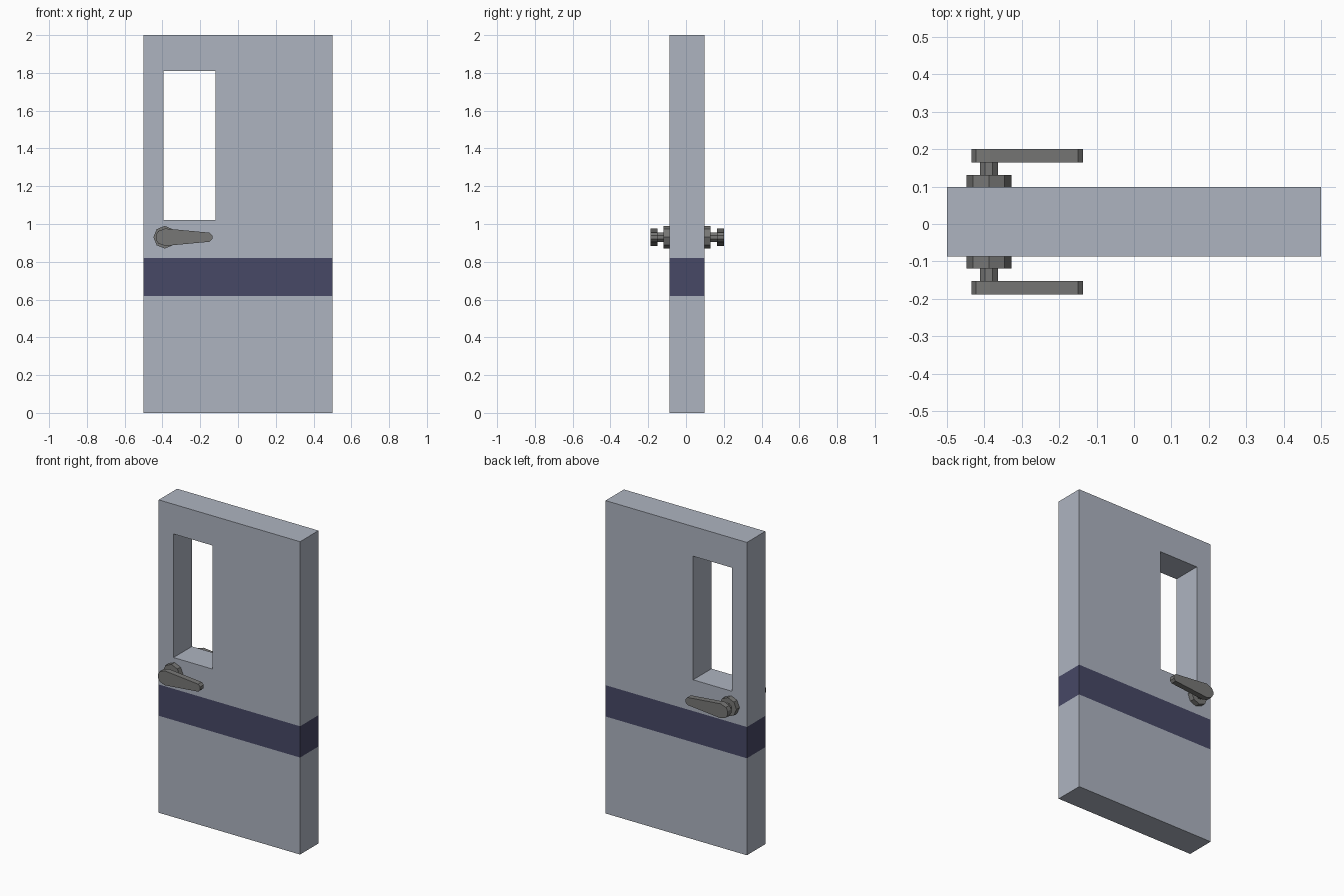
import bpy, bmesh, math
from mathutils import Vector

if "Cube" in bpy.data.objects:
    bpy.data.objects.remove(bpy.data.objects["Cube"])


def material(name, rgb):
    m = bpy.data.materials.new(name)
    m.diffuse_color = (*rgb, 1)
    m.use_nodes = True
    m.node_tree.nodes["Principled BSDF"].inputs["Base Color"].default_value = m.diffuse_color
    return m


GREY = material("pale blue grey", (0.423, 0.456, 0.527))
NAVY = material("dark navy", (0.063, 0.065, 0.133))
METAL = material("handle grey", (0.185, 0.185, 0.18))


def finish(bm, name, mats):
    bmesh.ops.recalc_face_normals(bm, faces=bm.faces)
    mesh = bpy.data.meshes.new(name)
    bm.to_mesh(mesh)
    bm.free()
    for m in mats:
        mesh.materials.append(m)
    obj = bpy.data.objects.new(name, mesh)
    bpy.context.collection.objects.link(obj)
    return obj


def extrude_y(bm, depth):
    bmesh.ops.solidify  # faces are drawn in the xz plane, then pushed along y
    geom = bmesh.ops.extrude_face_region(bm, geom=bm.faces[:], use_keep_orig=True)["geom"]
    verts = [v for v in geom if isinstance(v, bmesh.types.BMVert)]
    bmesh.ops.translate(bm, verts=verts, vec=(0, depth, 0))


# Door slab: grid of cells with the window cell left open
Y0, Y1 = -0.087, 0.099
xs = [-0.5, -0.395, -0.12, 0.5]
zs = [0, 0.62, 0.82, 1.02, 1.81, 2.0]
bm = bmesh.new()
grid = [[bm.verts.new((x, Y0, z)) for z in zs] for x in xs]
for i in range(len(xs) - 1):
    for j in range(len(zs) - 1):
        if (i, j) != (1, 3):
            bm.faces.new((grid[i][j], grid[i + 1][j], grid[i + 1][j + 1], grid[i][j + 1]))
extrude_y(bm, Y1 - Y0)
# Painted band all round the slab, chosen by height
for f in bm.faces:
    z = f.calc_center_median().z
    f.material_index = 1 if 0.62 < z < 0.82 and abs(f.normal.z) < 0.9 else 0
finish(bm, "door_slab", [GREY, NAVY])


def prism(name, points, ya, yb):
    bm = bmesh.new()
    bm.faces.new([bm.verts.new((x, ya, z)) for x, z in points])
    extrude_y(bm, yb - ya)
    return finish(bm, name, [METAL])


def octagon(r, turn):
    return [(-0.388 + r * math.cos(math.radians(turn + 45 * k)),
             0.93 + r * math.sin(math.radians(turn + 45 * k))) for k in range(8)]


# Tapered lever outline, mirrored about its centre line
upper = [(-0.422, 0.033), (-0.385, 0.046), (-0.15, 0.024)]
lever = ([(-0.435, 0.93 + 0.012)] + [(x, 0.93 + h) for x, h in upper] + [(-0.136, 0.93 + 0.010)]
         + [(-0.136, 0.93 - 0.010)] + [(x, 0.93 - h) for x, h in reversed(upper)]
         + [(-0.435, 0.93 - 0.012)])

# Handle set on each face: rose, stem, lever
for side, face, s in (("front", Y0, -1), ("back", Y1, 1)):
    prism(side + "_handle_rose", octagon(0.06, 0), face - s * 0.002, face + s * 0.032)
    prism(side + "_handle_stem", octagon(0.026, 22.5), face + s * 0.03, face + s * 0.07)
    prism(side + "_handle_lever", lever, face + s * 0.065, face + s * 0.101)
